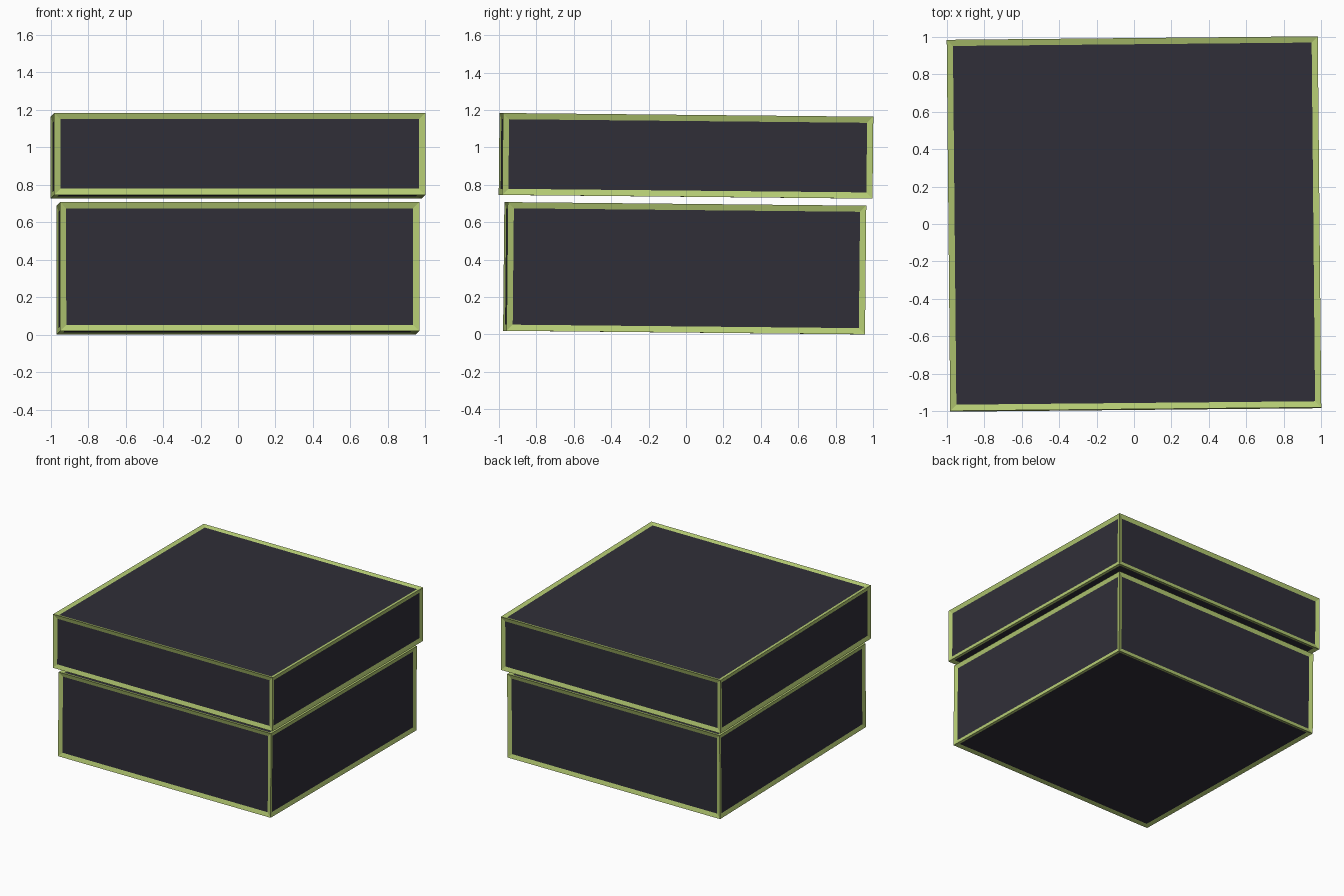
import bpy, bmesh
from mathutils import Matrix

if "Cube" in bpy.data.objects:
    bpy.data.objects.remove(bpy.data.objects["Cube"])


def make_material(name, rgb):
    mat = bpy.data.materials.new(name)
    mat.diffuse_color = (*rgb, 1.0)
    mat.use_nodes = True
    mat.node_tree.nodes["Principled BSDF"].inputs["Base Color"].default_value = mat.diffuse_color
    return mat


green = make_material("lime green", (0.47, 0.61, 0.175))
dark = make_material("dark slate", (0.029, 0.028, 0.039))

# The whole box leans and turns very slightly
TILT = Matrix.Rotation(0.0095, 4, 'Z') @ Matrix.Rotation(-0.0100, 4, 'X')


def panelled_box(name, size, centre):
    """Box whose six faces are dark panels sunk inside sloping green rims."""
    bm = bmesh.new()
    bmesh.ops.create_cube(bm, size=1.0, matrix=Matrix.Diagonal((*size, 1.0)))
    panels = list(bm.faces)
    rims = bmesh.ops.inset_individual(bm, faces=panels, thickness=0.033,
                                      depth=-0.01, use_even_offset=True)["faces"]
    for f in panels:
        f.material_index = 1
    for f in rims:
        f.material_index = 0
    bm.transform(Matrix.Translation(centre) @ TILT)
    mesh = bpy.data.meshes.new(name)
    bm.to_mesh(mesh)
    bm.free()
    mesh.materials.append(green)
    mesh.materials.append(dark)
    obj = bpy.data.objects.new(name, mesh)
    bpy.context.collection.objects.link(obj)
    return obj


# Lower box and the wider lid hovering just above it
panelled_box("box_base", (1.917, 1.917, 0.688), (0.0, -0.007, 0.354))
panelled_box("box_lid", (1.98, 1.98, 0.438), (0.0, 0.0, 0.955))
